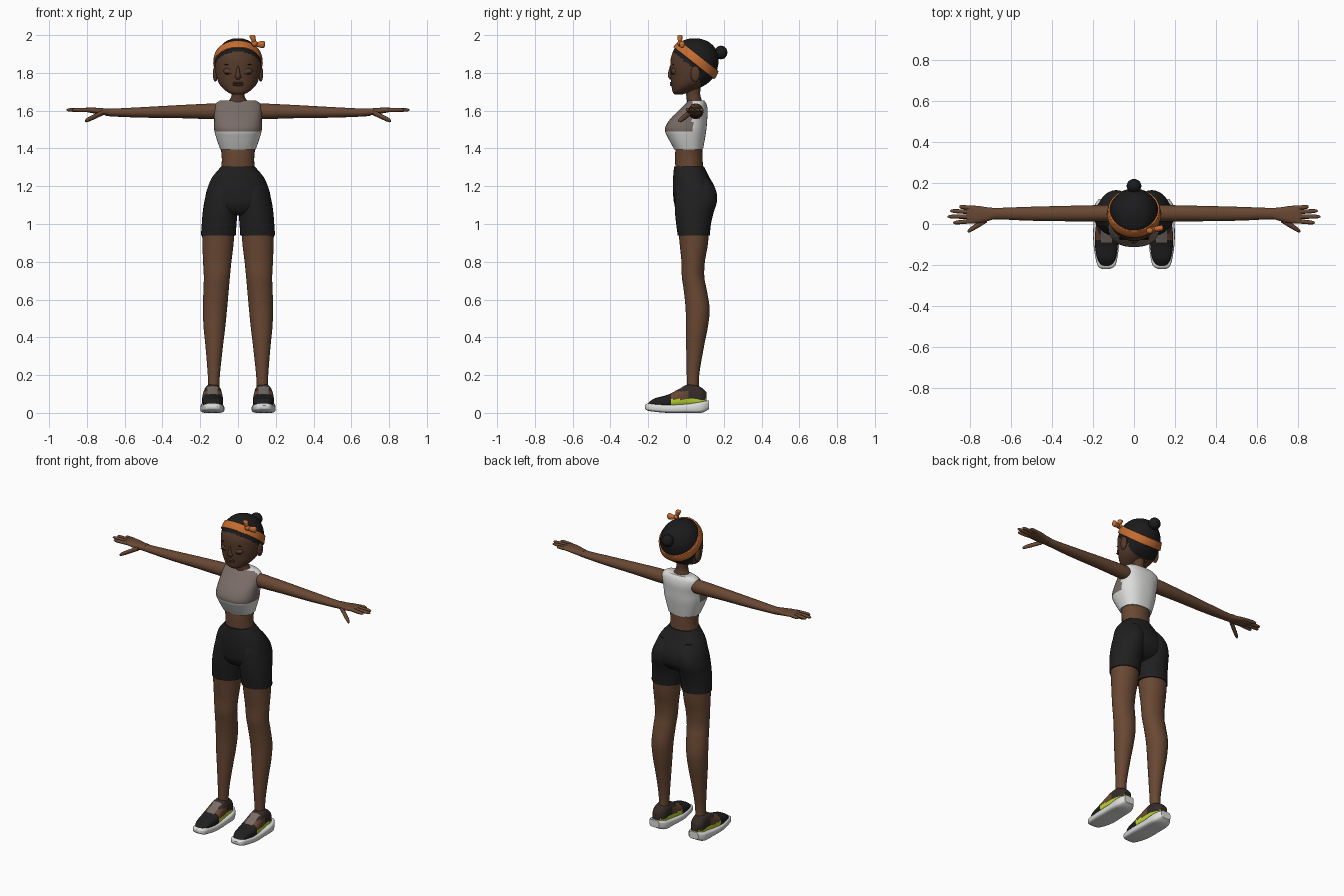
import bpy, bmesh, math
from mathutils import Vector, Matrix

if "Cube" in bpy.data.objects:
    bpy.data.objects.remove(bpy.data.objects["Cube"])


def material(name, r, g, b):
    m = bpy.data.materials.new(name)
    m.use_nodes = True
    m.diffuse_color = (r, g, b, 1)
    node = m.node_tree.nodes["Principled BSDF"]
    node.inputs["Base Color"].default_value = (r, g, b, 1)
    node.inputs["Roughness"].default_value = .8
    return m


SKIN = material("brown skin", .14, .064, .033)
FACE = material("deep brown skin", .095, .044, .024)
HAIR = material("black hair", .011, .011, .012)
CLOTH = material("charcoal cloth", .014, .014, .015)
WHITE = material("white", .72, .72, .71)
TAUPE = material("taupe", .19, .15, .135)
ORANGE = material("orange", .55, .15, .03)
LIME = material("lime", .5, .68, .03)
COLLAR = material("dark brown trim", .035, .024, .02)


def finish(name, bm, mats, rule=None):
    """Turn a bmesh into a smooth object; rule picks a material slot from a face centre."""
    bmesh.ops.recalc_face_normals(bm, faces=bm.faces)
    if rule:
        for f in bm.faces:
            f.material_index = rule(f.calc_center_median())
    mesh = bpy.data.meshes.new(name)
    bm.to_mesh(mesh)
    bm.free()
    for m in mats:
        mesh.materials.append(m)
    ob = bpy.data.objects.new(name, mesh)
    bpy.context.collection.objects.link(ob)
    bpy.ops.object.select_all(action="DESELECT")
    ob.select_set(True)
    bpy.context.view_layer.objects.active = ob
    bpy.ops.object.shade_smooth_by_angle(angle=math.radians(50))
    return ob


def spline(rows, steps):
    """Catmull-Rom interpolation through the section rows."""
    pts = [Vector(r) for r in rows]
    pts = [pts[0]] + pts + [pts[-1]]
    out = []
    for a, b, c, d in zip(pts, pts[1:], pts[2:], pts[3:]):
        for i in range(steps):
            t = i / steps
            out.append(.5 * (2 * b + (c - a) * t + (2 * a - 5 * b + 4 * c - d) * t ** 2
                             + (3 * b - a - 3 * c + d) * t ** 3))
    return out + [pts[-1]]


def loft_mesh(rows, axis="z", side=1, power=2, segs=32, steps=5):
    """Rounded sections (position, a0, a1, b0, b1) swept along an axis."""
    bm = bmesh.new()
    rings = []
    for t, a0, a1, b0, b1 in spline(rows, steps):
        ring = []
        for k in range(segs):
            u = math.tau * k / segs
            c, s = math.cos(u), math.sin(u)
            a = (a0 + a1) / 2 + (a1 - a0) / 2 * math.copysign(abs(c) ** (2 / power), c)
            b = (b0 + b1) / 2 + (b1 - b0) / 2 * math.copysign(abs(s) ** (2 / power), s)
            x, y, z = {"x": (t, a, b), "y": (a, t, b), "z": (a, b, t)}[axis]
            ring.append(bm.verts.new((x * side, y, z)))
        rings.append(ring)
    for lo, hi in zip(rings, rings[1:]):
        for k in range(segs):
            n = (k + 1) % segs
            bm.faces.new((lo[k], lo[n], hi[n], hi[k]))
    bm.faces.new(rings[0])
    bm.faces.new(rings[-1])
    return bm


def loft(name, rows, mats, rule=None, **kw):
    return finish(name, loft_mesh(rows, **kw), mats, rule)


def body(rows):
    """Centred sections given as (z, half width, front, back)."""
    return [(z, -w, w, f, b) for z, w, f, b in rows]


def ball(name, centre, radii, mat, tilt=0):
    bm = bmesh.new()
    bmesh.ops.create_uvsphere(bm, u_segments=24, v_segments=14, radius=1)
    bm.transform(Matrix.Translation(centre) @ Matrix.Rotation(tilt, 4, "Y")
                 @ Matrix.Diagonal((*radii, 1)))
    return finish(name, bm, [mat])


# Torso
loft("crop_top", body([
    (1.395, .094, -.062, .09), (1.45, .113, -.092, .1), (1.5, .126, -.112, .108),
    (1.55, .126, -.088, .112), (1.6, .126, -.04, .115), (1.635, .12, -.005, .108),
    (1.655, .095, .015, .095)]), [WHITE, TAUPE],
    lambda c: int(c.z > 1.493 and c.y < .035), power=2.4, segs=48)
loft("waist", body([(1.28, .088, -.055, .09), (1.35, .086, -.058, .088),
                    (1.41, .092, -.055, .085)]), [SKIN])
loft("neck", body([(1.63, .07, .008, .09), (1.66, .043, .004, .082), (1.69, .033, 0, .075),
                   (1.75, .036, -.01, .08)]), [FACE])
loft("shorts_hips", body([
    (1.305, .088, -.063, .095), (1.25, .135, -.068, .122), (1.2, .158, -.07, .15),
    (1.15, .172, -.068, .163), (1.1, .172, -.06, .155), (1.06, .13, -.035, .12),
    (1.045, .07, 0, .08)]), [CLOTH], power=2.2, segs=48)

# Head, painted as skin and hair on either side of a tilted hairline
HEAD = body([
    (1.685, .025, -.058, -.02), (1.7, .058, -.071, .02), (1.735, .095, -.077, .1),
    (1.78, .114, -.081, .15), (1.83, .122, -.083, .168), (1.88, .12, -.08, .172),
    (1.93, .1, -.06, .155), (1.965, .067, -.028, .118), (1.982, .025, .02, .07)])
BAND_POINT, BAND_NORMAL = Vector((0, .075, 1.855)), Vector((0, .62, .785))


def is_hair(c):
    return int((c - BAND_POINT).dot(BAND_NORMAL) > -.045 or (c.y > .075 and c.z > 1.725))


loft("head", HEAD, [FACE, HAIR], is_hair, segs=64, steps=8)
ball("hair_bun", (0, .185, 1.908), (.036, .034, .036), HAIR)

# Headband: a slice of a slightly larger head shell
bm = loft_mesh(HEAD, segs=64, steps=8)
centre = Vector((0, .045, 1.84))
bm.transform(Matrix.Translation(centre) @ Matrix.Scale(1.035, 4) @ Matrix.Translation(-centre))
for sign in (1, -1):
    bmesh.ops.bisect_plane(bm, geom=bm.verts[:] + bm.edges[:] + bm.faces[:],
                           plane_co=BAND_POINT + BAND_NORMAL * sign * .023,
                           plane_no=BAND_NORMAL * sign, clear_outer=True)
band = finish("headband", bm, [ORANGE])
solid = band.modifiers.new("thickness", "SOLIDIFY")
solid.thickness, solid.offset = .008, 0

# Bow
ball("bow_knot", (.088, -.03, 1.955), (.016, .016, .016), ORANGE)
loft("bow_side_loop", [(.085, -.034, -.02, 1.945, 1.96), (.11, -.036, -.01, 1.935, 1.965),
                       (.135, -.034, -.006, 1.932, 1.97), (.143, -.025, -.015, 1.942, 1.96)],
     [ORANGE], axis="x")
loft("bow_top_loop", [(1.95, .08, .095, -.036, -.022), (1.975, .068, .094, -.044, -.02),
                      (1.994, .06, .092, -.046, -.018), (2, .068, .085, -.038, -.026)], [ORANGE])

# Face features
loft("nose", body([(1.765, .008, -.085, -.06), (1.778, .018, -.094, -.06),
                   (1.795, .012, -.096, -.06), (1.84, .006, -.084, -.06)]), [FACE])
for part, z in (("upper", 1.747), ("lower", 1.737)):
    ball(part + "_lip", (0, -.076, z), (.028, .01, .006), FACE)

# Arm and hand sections, fingers as (root y, tip x, tip y)
ARM = [(.085, .022, .085, 1.56, 1.635), (.13, .012, .092, 1.555, 1.638),
       (.3, .013, .089, 1.56, 1.63), (.5, .016, .084, 1.563, 1.619),
       (.64, .022, .079, 1.568, 1.612), (.7, .022, .078, 1.572, 1.612)]
PALM = [(.68, .024, .078, 1.573, 1.612), (.72, .012, .082, 1.578, 1.613),
        (.76, .004, .088, 1.585, 1.616), (.8, .004, .089, 1.592, 1.616),
        (.815, .012, .082, 1.597, 1.612)]
FINGERS = {"index": (.014, .88, .006), "middle": (.036, .908, .036),
           "ring": (.058, .895, .064), "little": (.078, .85, .084)}
LEG = [(.1, .1, .158, .006, .07), (.2, .096, .16, .004, .07), (.35, .08, .172, .001, .095),
       (.45, .068, .182, 0, .115), (.55, .058, .186, -.002, .125), (.65, .049, .183, -.012, .11),
       (.72, .043, .181, -.022, .097), (.8, .035, .185, -.024, .1),
       (.88, .025, .188, -.032, .114), (.96, .018, .19, -.04, .122)]
SHORTS_LEG = [(.94, .012, .196, -.044, .126), (1, .008, .192, -.052, .132),
              (1.06, .003, .187, -.058, .146), (1.12, 0, .178, -.06, .164),
              (1.18, .002, .16, -.058, .158), (1.24, .025, .125, -.04, .12)]
SOLE = [(-.218, .115, .158, .022, .04), (-.195, .088, .18, .01, .05), (-.1, .073, .197, 0, .045),
        (0, .075, .198, 0, .048), (.08, .08, .195, 0, .06), (.122, .105, .172, .02, .066)]
UPPER = [(-.208, .118, .154, .03, .046), (-.17, .09, .178, .03, .075),
         (-.1, .079, .19, .025, .095), (-.04, .081, .189, .025, .125),
         (0, .085, .184, .025, .147), (.04, .088, .18, .025, .152),
         (.08, .092, .178, .025, .135), (.108, .112, .16, .04, .11)]


def shoe_panel(c):
    if c.z > .085 and -.09 < c.y < -.01 and abs(abs(c.x) - .135) < .028:
        return 1
    if c.y < -.075:
        return 0
    if c.z < .072:
        return 2
    return 4 if c.y < .01 and c.z < .115 else 3


def digit(name, start, end, r, side):
    """A round-tipped finger running outward in x."""
    rows = []
    for t, k in ((0, 1), (.5, 1), (.85, .85), (.97, .5), (1, .15)):
        x, y, z = Vector(start).lerp(Vector(end), t)
        rows.append((x, y - r * k, y + r * k, z - r * k, z + r * k))
    loft(name, rows, [SKIN], axis="x", side=side, segs=12, steps=3)


for label, s in (("left", 1), ("right", -1)):
    # Head side details
    ball(label + "_ear", (s * .12, .05, 1.795), (.013, .025, .042), FACE)
    ball(label + "_eyelid", (s * .048, -.06, 1.808), (.028, .018, .02), FACE)
    ball(label + "_lashes", (s * .05, -.073, 1.796), (.023, .006, .0025), HAIR, -s * .1)
    ball(label + "_brow", (s * .05, -.068, 1.846), (.024, .005, .003), HAIR, s * .15)

    # Arm and hand
    loft(label + "_arm", ARM, [SKIN], axis="x", side=s)
    loft(label + "_palm", PALM, [SKIN], axis="x", side=s, power=2.4)
    for finger, (root, tip_x, tip_y) in FINGERS.items():
        digit(f"{label}_{finger}_finger", (.79, root, 1.604), (tip_x, tip_y, 1.604), .0105, s)
    digit(label + "_thumb", (.715, .022, 1.59), (.81, -.036, 1.545), .014, s)

    # Leg, shorts leg and shoe
    loft(label + "_leg", LEG, [SKIN], side=s)
    loft(label + "_shorts_leg", SHORTS_LEG, [CLOTH], side=s)
    loft(label + "_shoe_sole", SOLE, [WHITE], axis="y", side=s, power=4)
    loft(label + "_shoe_upper", UPPER, [CLOTH, TAUPE, LIME, COLLAR, SKIN], shoe_panel,
         axis="y", side=s, power=2.6, segs=48, steps=6)
